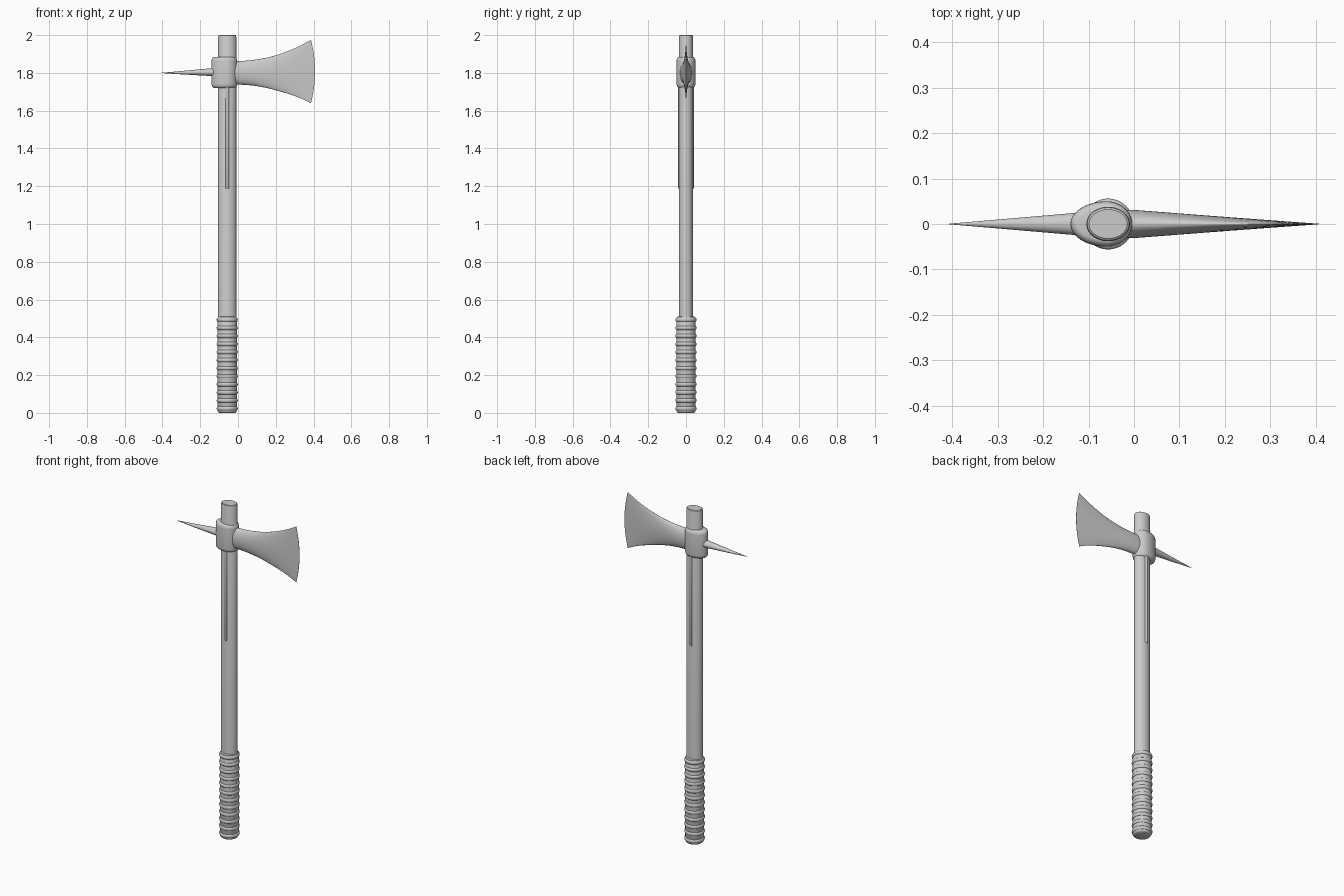
import bpy, bmesh, math

if "Cube" in bpy.data.objects:
    bpy.data.objects.remove(bpy.data.objects["Cube"])

AXIS_X = -0.057   # shaft centre line
SEG = 48

grey = bpy.data.materials.new("plain_grey")
grey.diffuse_color = (0.6, 0.6, 0.6, 1)
grey.use_nodes = True
grey.node_tree.nodes["Principled BSDF"].inputs["Base Color"].default_value = grey.diffuse_color


def loft(name, rings, angle=35):
    """Skin a list of equal-length closed rings and cap both ends."""
    bm = bmesh.new()
    loops = [[bm.verts.new(p) for p in ring] for ring in rings]
    n = len(loops[0])
    for a, b in zip(loops, loops[1:]):
        for i in range(n):
            j = (i + 1) % n
            bm.faces.new((a[i], a[j], b[j], b[i]))
    bm.faces.new(loops[0][::-1])
    bm.faces.new(loops[-1])
    bmesh.ops.recalc_face_normals(bm, faces=bm.faces)
    mesh = bpy.data.meshes.new(name)
    bm.to_mesh(mesh)
    bm.free()
    mesh.materials.append(grey)
    obj = bpy.data.objects.new(name, mesh)
    bpy.context.collection.objects.link(obj)
    bpy.ops.object.select_all(action='DESELECT')
    obj.select_set(True)
    bpy.context.view_layer.objects.active = obj
    bpy.ops.object.shade_smooth_by_angle(angle=math.radians(angle))
    return obj


def angles(n):
    return [2 * math.pi * i / n for i in range(n)]


def ring_z(z, rx, ry, cx=AXIS_X, cy=0.0, n=SEG):
    return [(cx + rx * math.cos(t), cy + ry * math.sin(t), z) for t in angles(n)]


def ring_x(x, ry, rz, cz, bow=0.0, n=SEG):
    # bow pushes the middle of the section forward to curve the edge
    return [(x + bow * math.cos(t) ** 2, ry * math.cos(t), cz + rz * math.sin(t))
            for t in angles(n)]


# Oval shaft with softened ends
loft("shaft", [ring_z(z, 0.048 - d, 0.038 - d) for z, d in
               [(0.02, 0.0), (1.99, 0.0), (1.997, 0.002), (2.0, 0.006)]])

# Grip sleeve with rounded ends
loft("grip", [ring_z(z, r, r) for z, r in
              [(0.0, 0.042), (0.003, 0.047), (0.01, 0.051), (0.5, 0.051),
               (0.507, 0.048), (0.51, 0.043)]])

# Raised grip bands
for k in range(12):
    zc = 0.023 + k * 0.0427
    loft(f"grip_band_{k + 1}",
         [ring_z(zc + 0.011 * math.sin(a), 0.048 + 0.008 * math.cos(a),
                 0.048 + 0.008 * math.cos(a))
          for a in [math.radians(-90 + 22.5 * i) for i in range(9)]], 60)


# Egg-shaped collar, longer toward the spike
def collar_ring(z, inset):
    pts = []
    for t in angles(SEG):
        c, s = math.cos(t), math.sin(t)
        rx = (0.056 if c > 0 else 0.08) - inset
        pts.append((-0.06 + rx * c, (0.05 - inset) * s, z))
    return pts


corner = [math.radians(a) for a in (0, 22.5, 45, 67.5, 90)]
R = 0.022
lower = [(1.72 + R * (1 - math.cos(a)), R * (1 - math.sin(a)) * 0.7) for a in corner]
upper = [(1.885 - (z - 1.72), d) for z, d in reversed(lower)]
loft("collar", [collar_ring(z, d) for z, d in lower + upper], 50)

# Flared blade: lens sections that thin out toward the curved edge
stations = [(-0.04, 1.862, 1.738), (0.0, 1.862, 1.738), (0.05, 1.865, 1.736),
            (0.10, 1.871, 1.730), (0.15, 1.880, 1.721), (0.20, 1.893, 1.708),
            (0.25, 1.910, 1.694), (0.30, 1.930, 1.678), (0.345, 1.952, 1.660),
            (0.386, 1.975, 1.640)]
rings = []
for x, top, bottom in stations:
    f = max(0.0, x / 0.386)
    rings.append(ring_x(x, 0.0305 * (1 - f) + 0.0006, (top - bottom) / 2,
                        (top + bottom) / 2, 0.022 * f ** 2))
loft("blade", rings, 60)

# Rear spike
loft("spike", [ring_x(x, r, r * 0.88, cz, n=32) for x, r, cz in
               [(-0.10, 0.027, 1.805), (-0.14, 0.0235, 1.804),
                (-0.30, 0.0098, 1.801), (-0.408, 0.0006, 1.80)]], 60)

# Langet strips on the front and back of the shaft
for label, side in (("front", -1), ("back", 1)):
    loft(f"langet_{label}",
         [ring_z(z, rx, ry, cy=side * 0.035, n=16) for z, rx, ry in
          [(1.187, 0.007, 0.006), (1.191, 0.0105, 0.0085), (1.75, 0.0105, 0.0085)]], 50)
